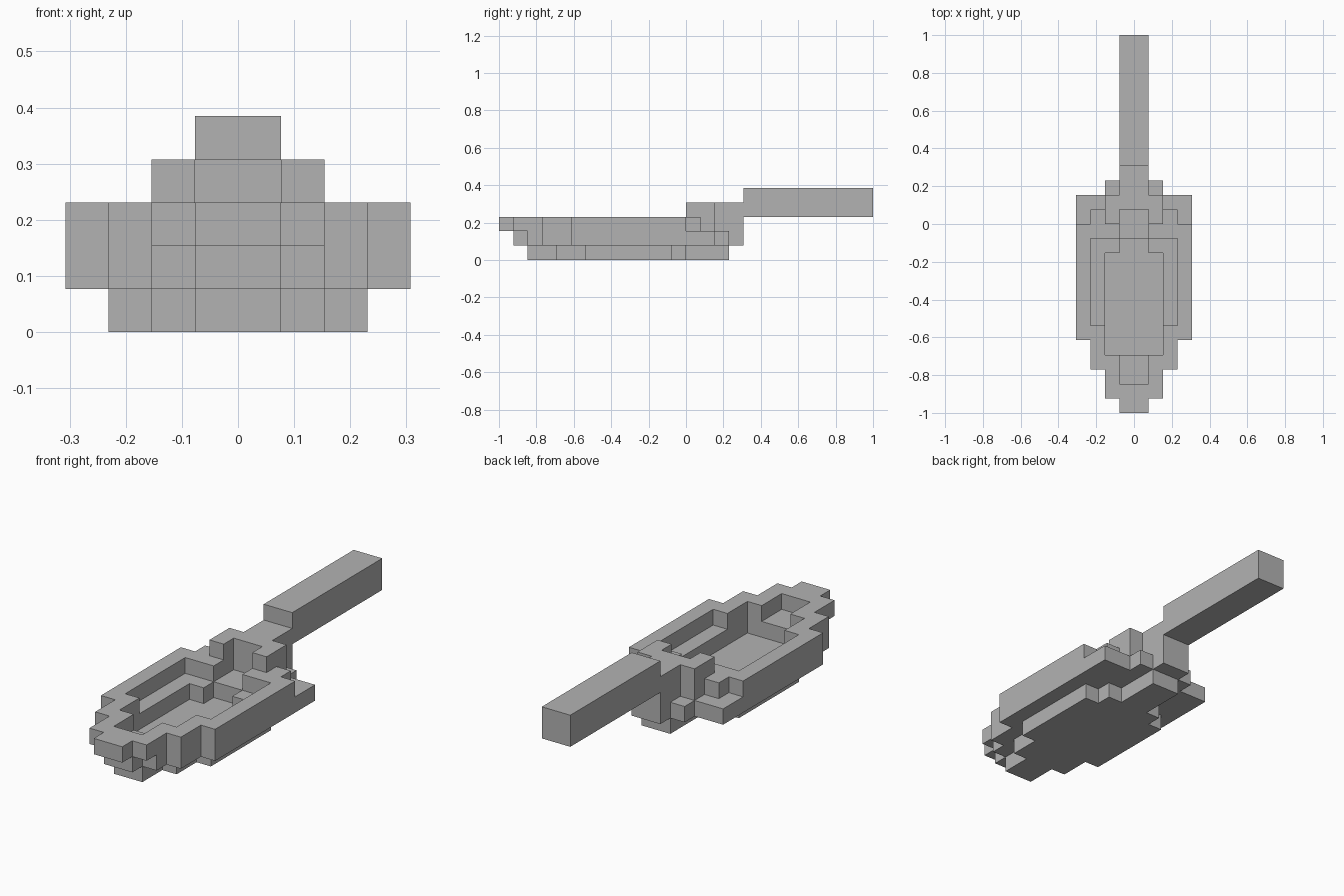
import bpy
import bmesh
from mathutils import Vector

cube = bpy.data.objects.get("Cube")
if cube:
    bpy.data.objects.remove(cube, do_unlink=True)

UNIT = 2 / 26  # edge of one block

grey = bpy.data.materials.new("plain_grey")
grey.use_nodes = True
grey.diffuse_color = (0.45, 0.45, 0.45, 1)
grey.node_tree.nodes["Principled BSDF"].inputs["Base Color"].default_value = (0.45, 0.45, 0.45, 1)


def slab(z0, z1, strips, hole=()):
    """Blocks of mirrored strips (half width, y start, y end), less a hole."""
    def area(rows):
        return {(x, y) for half, y0, y1 in rows
                for x in range(-half, half) for y in range(y0, y1)}
    flat = area(strips) - area(hole)
    return {(x, y, z) for x, y in flat for z in range(z0, z1)}


parts = {
    "bowl_floor": slab(0, 1, [(3, -7, -1), (2, -9, 0), (1, -11, 3)]),
    "bowl_lower_wall": slab(1, 2, [(4, -8, 2), (3, -10, 2), (2, -11, 3), (1, -12, 4)],
                            [(2, -9, -2), (1, -9, -1)]),
    "bowl_rim": slab(2, 3, [(4, -8, 0), (3, -10, 1), (2, -12, 2), (1, -13, 4)],
                     [(3, -7, -1), (2, -9, -1), (1, -11, 1)]),
    "handle_bracket": slab(3, 4, [(2, 0, 2), (1, 1, 4)], [(1, 0, 1)]),
    "handle": slab(3, 5, [(1, 4, 13)]),
}
solid = set().union(*parts.values())


def build(name, cells):
    """Skin the exposed sides of the blocks and merge them into flat faces."""
    bm = bmesh.new()
    for cell in cells:
        for axis in range(3):
            for sign in (-1, 1):
                beside = list(cell)
                beside[axis] += sign
                if tuple(beside) in solid:
                    continue
                n, u, v = Vector(), Vector(), Vector()
                n[axis] = sign / 2
                u[(axis + 1) % 3] = 0.5
                v[(axis + 2) % 3] = sign / 2
                mid = Vector(cell) + Vector((0.5, 0.5, 0.5)) + n
                corners = (mid - u - v, mid + u - v, mid + u + v, mid - u + v)
                bm.faces.new([bm.verts.new(c * UNIT) for c in corners])
    bmesh.ops.remove_doubles(bm, verts=bm.verts, dist=UNIT / 100)
    bmesh.ops.dissolve_limit(bm, angle_limit=0.01, verts=bm.verts, edges=bm.edges)
    mesh = bpy.data.meshes.new(name)
    bm.to_mesh(mesh)
    bm.free()
    mesh.materials.append(grey)
    bpy.context.collection.objects.link(bpy.data.objects.new(name, mesh))


for part_name, part_cells in parts.items():
    build(part_name, part_cells)
